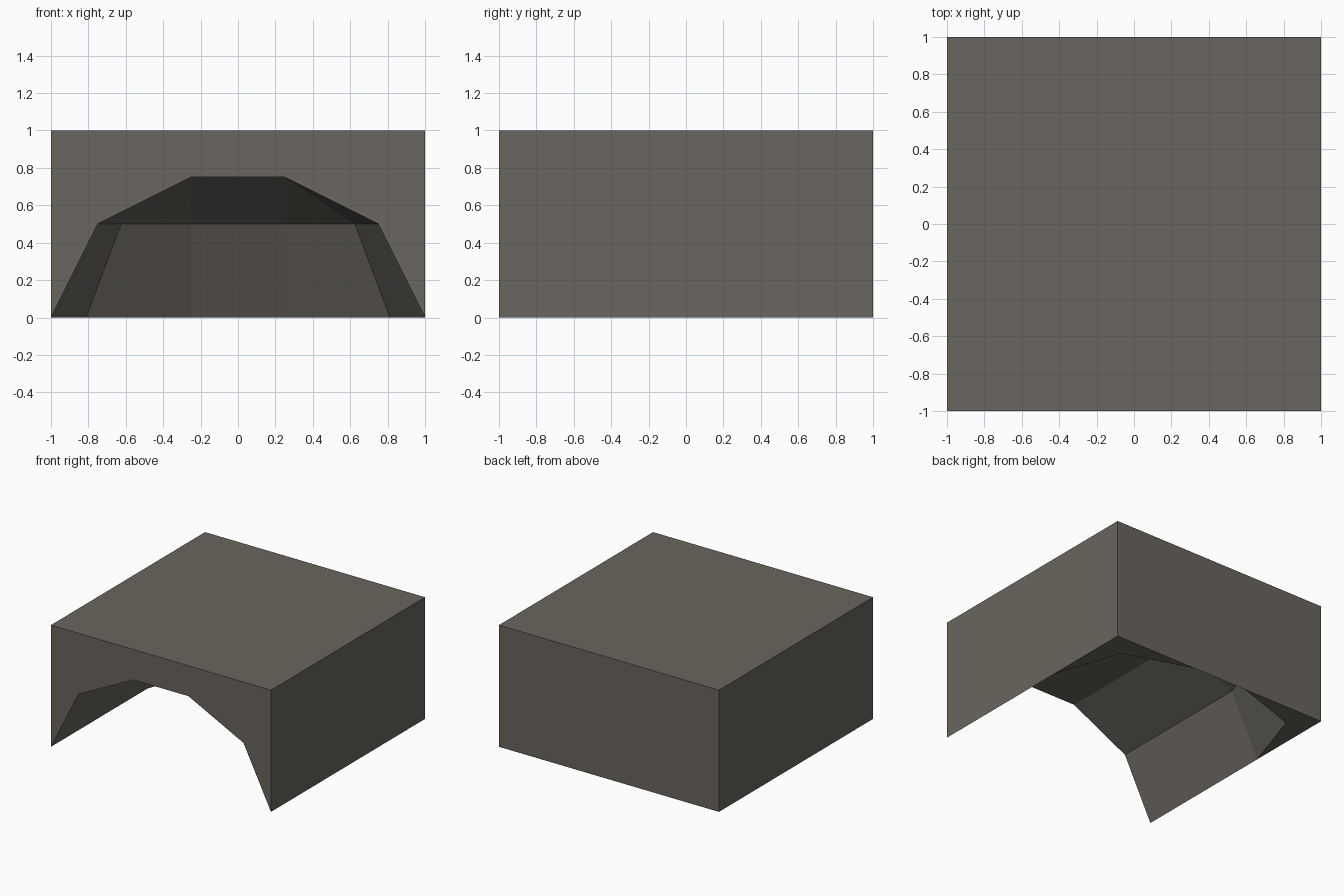
import bpy
import bmesh

if "Cube" in bpy.data.objects:
    bpy.data.objects.remove(bpy.data.objects["Cube"])

stone = bpy.data.materials.new("grey brown stone")
stone.diffuse_color = (0.142, 0.131, 0.112, 1)
stone.use_nodes = True
stone.node_tree.nodes["Principled BSDF"].inputs["Base Color"].default_value = stone.diffuse_color

bm = bmesh.new()


def face(points):
    return bm.faces.new([bm.verts.new(p) for p in points])


def ring(r, z):
    """Horizontal outline of the hollow: straight sides, faceted round back end."""
    c, d = 0.25, 0.75 * r
    half = [(-c - r, -1, z), (-c - r, c, z), (-c - d, c + d, z), (-c, c + r, z)]
    return half + [(-x, y, z) for x, y, z in reversed(half)]


# Hollow: three outlines joined by bands, closed with a flat ceiling
low, mid, top = ring(0.75, 0), ring(0.5, 0.5), ring(0, 0.75)
for a, b in ((low, mid), (mid, top)):
    for i in range(7):
        quad = [a[i], a[i + 1], b[i + 1], b[i]]
        face(list(dict.fromkeys(quad)))
face([top[0], top[1], top[6], top[7]])

# Outer block: top, arched front, back and sides
face([(-1, -1, 1), (1, -1, 1), (1, 1, 1), (-1, 1, 1)])
face([low[0], mid[0], top[0], top[7], mid[7], low[7], (1, -1, 1), (-1, -1, 1)])
face([(1, 1, 0), low[4], low[3], (-1, 1, 0), (-1, 1, 1), (1, 1, 1)])
for s in (-1, 1):
    face([(s, -1, 0), (s, 0.25, 0), (s, 1, 0), (s, 1, 1), (s, -1, 1)])
    # Underside of the solid back corner
    face([(s, 1, 0)] + [(-s * x, y, z) for x, y, z in low[1:4]])

bmesh.ops.remove_doubles(bm, verts=bm.verts, dist=0.0001)
bmesh.ops.recalc_face_normals(bm, faces=bm.faces)

mesh = bpy.data.meshes.new("tunnel_end_block")
bm.to_mesh(mesh)
bm.free()
mesh.materials.append(stone)
block = bpy.data.objects.new("tunnel_end_block", mesh)
bpy.context.collection.objects.link(block)
